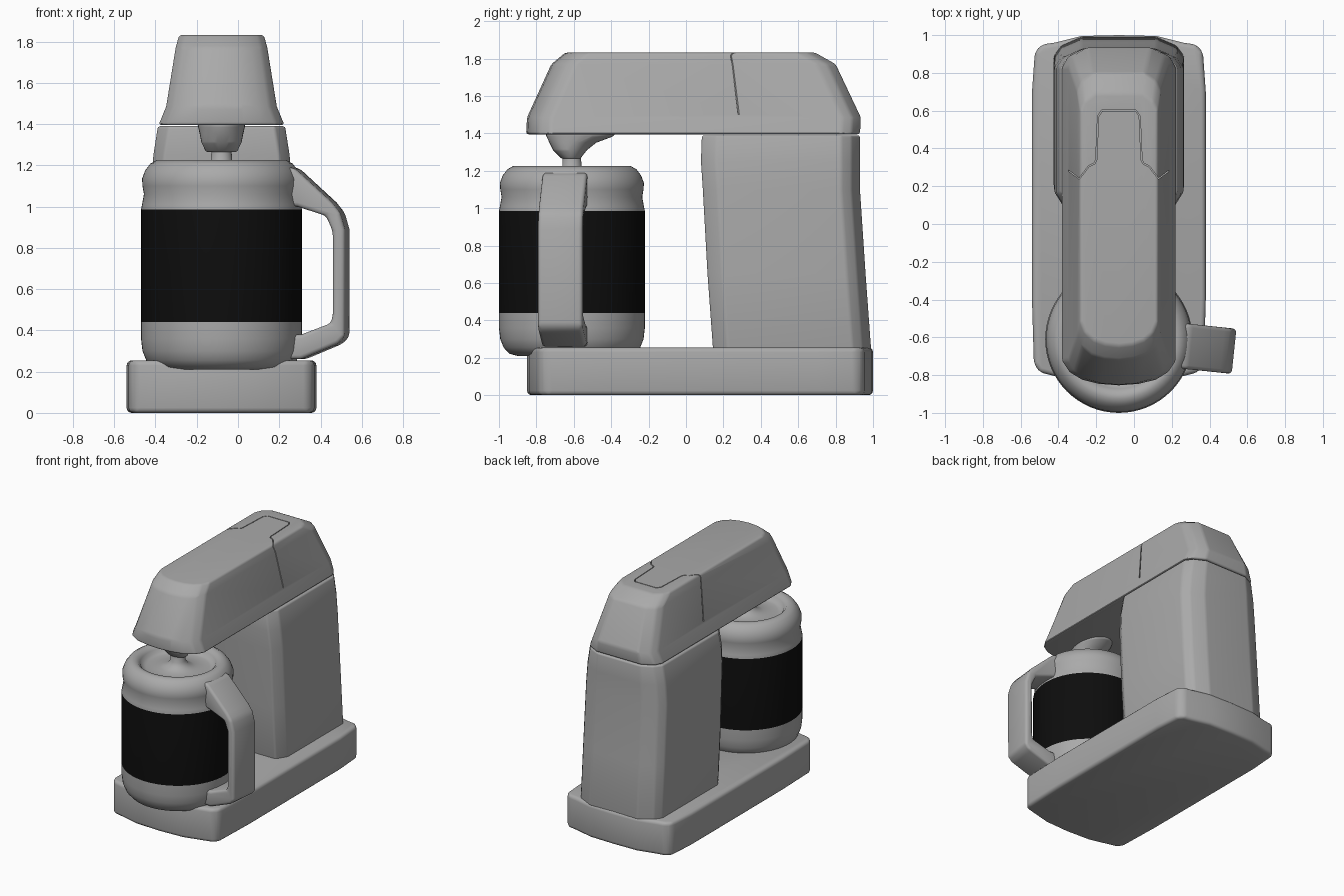
import bpy, bmesh
from math import sin, cos, pi, radians
from mathutils import Matrix

if "Cube" in bpy.data.objects:
    bpy.data.objects.remove(bpy.data.objects["Cube"])

CX = -0.08            # middle plane of the machine
POT_Y = -0.61         # middle of the carafe


def material(name, value):
    m = bpy.data.materials.new(name)
    m.use_nodes = True
    color = (value, value, value, 1)
    m.diffuse_color = color
    m.node_tree.nodes["Principled BSDF"].inputs["Base Color"].default_value = color
    return m


grey = material("grey", 0.4)
black = material("black", 0.004)


def make(name, bm, mats=(grey,)):
    bmesh.ops.recalc_face_normals(bm, faces=bm.faces)
    me = bpy.data.meshes.new(name)
    bm.to_mesh(me)
    bm.free()
    for m in mats:
        me.materials.append(m)
    ob = bpy.data.objects.new(name, me)
    bpy.context.collection.objects.link(ob)
    return ob


def loft(name, sections, mats=(grey,)):
    """Skin closed outlines of equal length and cap both ends."""
    bm = bmesh.new()
    rings = [[bm.verts.new(p) for p in s] for s in sections]
    for a, b in zip(rings, rings[1:]):
        for i in range(len(a)):
            j = (i + 1) % len(a)
            bm.faces.new((a[i], a[j], b[j], b[i]))
    bm.faces.new(rings[0])
    bm.faces.new(rings[-1])
    return make(name, bm, mats)


def mirrored(half, z):
    """Full outline from its +x half, listed front to back."""
    right = [(CX + x, y, z) for x, y in half]
    left = [(CX - x, y, z) for x, y in reversed(half) if x > 0]
    return right + left


def ellipse(rx, ry, y, z, n=64):
    return [(CX + rx * cos(2 * pi * i / n), y + ry * sin(2 * pi * i / n), z) for i in range(n)]


def finish(ob, bevel=0.0, segments=3, cutter=None, angle=35):
    if bevel:
        m = ob.modifiers.new("bevel", 'BEVEL')
        m.width, m.segments = bevel, segments
        m.limit_method, m.angle_limit = 'ANGLE', radians(20)
    if cutter:
        m = ob.modifiers.new("cut", 'BOOLEAN')
        m.object, m.operation, m.solver = cutter, 'DIFFERENCE', 'EXACT'
    bpy.ops.object.select_all(action='DESELECT')
    ob.select_set(True)
    bpy.context.view_layer.objects.active = ob
    bpy.ops.object.convert(target='MESH')
    bpy.ops.object.shade_smooth_by_angle(angle=radians(angle))


# Base with bowed front and back
base_half = [(0, -.85), (.2, -.84), (.42, -.785), (.45, -.74), (.46, -.4), (.46, .7),
             (.445, .91), (.41, .95), (.34, .96), (.2, .995), (0, 1)]
finish(loft("base", [mirrored(base_half, z) for z in (0, .255)]), .025)


# Rear column, chamfered corners
def column_outline(z, w, front, back):
    return mirrored([(w - .05, front), (w, front + .08), (w, back - .1),
                     (w - .04, back - .045), (w * .58, back)], z)


finish(loft("column", [column_outline(*s) for s in (
    (.24, .345, .145, .99), (.65, .345, .115, .96), (1.1, .342, .09, .93),
    (1.25, .33, .08, .93), (1.39, .308, .085, .93))]), .012)


# Overhanging head
def head_outline(z, w, front, back):
    return mirrored([(0, front), (w * .35, front + .008), (w * .65, front + .03),
                     (w * .87, front + .07), (w, front + .13), (w, back - .1),
                     (w * .9, back - .045), (w * .62, back)], z)


# Parting seam of the lid, cut as a fine slit
seam_half = [(.34, .33), (.27, .285), (.21, .24), (.16, .305), (.13, .32), (.12, .34),
             (.11, .57), (.09, .6)]
seam_path = [(CX + x, y) for x, y in seam_half] + [(CX - x, y) for x, y in reversed(seam_half)]
bm = bmesh.new()
low, high = [[bm.verts.new((x, y, z)) for x, y in seam_path] for z in (1.5, 1.9)]
for i in range(len(low) - 1):
    bm.faces.new((low[i], low[i + 1], high[i + 1], high[i]))
seam = make("seam_cutter", bm)
mod = seam.modifiers.new("thickness", 'SOLIDIFY')
mod.thickness, mod.offset = .006, 0
seam.hide_render = True
seam.hide_set(True)

head = loft("head", [head_outline(*s) for s in (
    (1.395, .305, -.855, .93), (1.485, .268, -.85, .935),
    (1.77, .222, -.72, .80), (1.832, .205, -.645, .69))])
finish(head, .014, cutter=seam)

# Nozzle under the head
nozzle = [(.115, .185, -.565, 1.4), (.113, .18, -.567, 1.385), (.105, .125, -.605, 1.35),
          (.097, .09, -.62, 1.31), (.075, .05, -.615, 1.265)]
finish(loft("nozzle", [ellipse(*s, n=32) for s in nozzle]), .006, 2)

# Carafe with dished lid, stem and dark band
BAND = (.44, .985)
profile = [(.29, .21), (.335, .222), (.365, .255), (.383, .3), (.39, .36), (.39, BAND[0]),
           (.39, BAND[1]), (.385, 1.01), (.376, 1.06), (.383, 1.1), (.385, 1.135), (.37, 1.175),
           (.345, 1.208), (.315, 1.225), (.285, 1.222), (.262, 1.2), (.25, 1.175), (.22, 1.165),
           (.12, 1.17), (.075, 1.19), (.052, 1.22), (.048, 1.28)]
carafe = loft("carafe", [ellipse(r, r, POT_Y, z) for r, z in profile], (grey, black))
for p in carafe.data.polygons:
    p.material_index = int(len(p.vertices) == 4 and BAND[0] < p.center.z < BAND[1])
finish(carafe, angle=50)

# Handle: C shape extruded sideways, turned a little to the front
c_shape = [(.2, 1.2), (.29, 1.185), (.47, 1.02), (.51, .97), (.533, .89), (.533, .37),
           (.5, .335), (.32, .26), (.24, .26), (.24, .375), (.32, .38), (.465, .435),
           (.473, .48), (.473, .88), (.44, .955), (.3, 1.0), (.2, 1.01)]
handle = loft("handle", [[(x, POT_Y + s, z) for x, z in c_shape] for s in (-.12, .12)])
pivot = Matrix.Translation((CX, POT_Y, 0))
handle.data.transform(pivot @ Matrix.Rotation(radians(-6), 4, 'Z') @ pivot.inverted())
finish(handle, .02)
